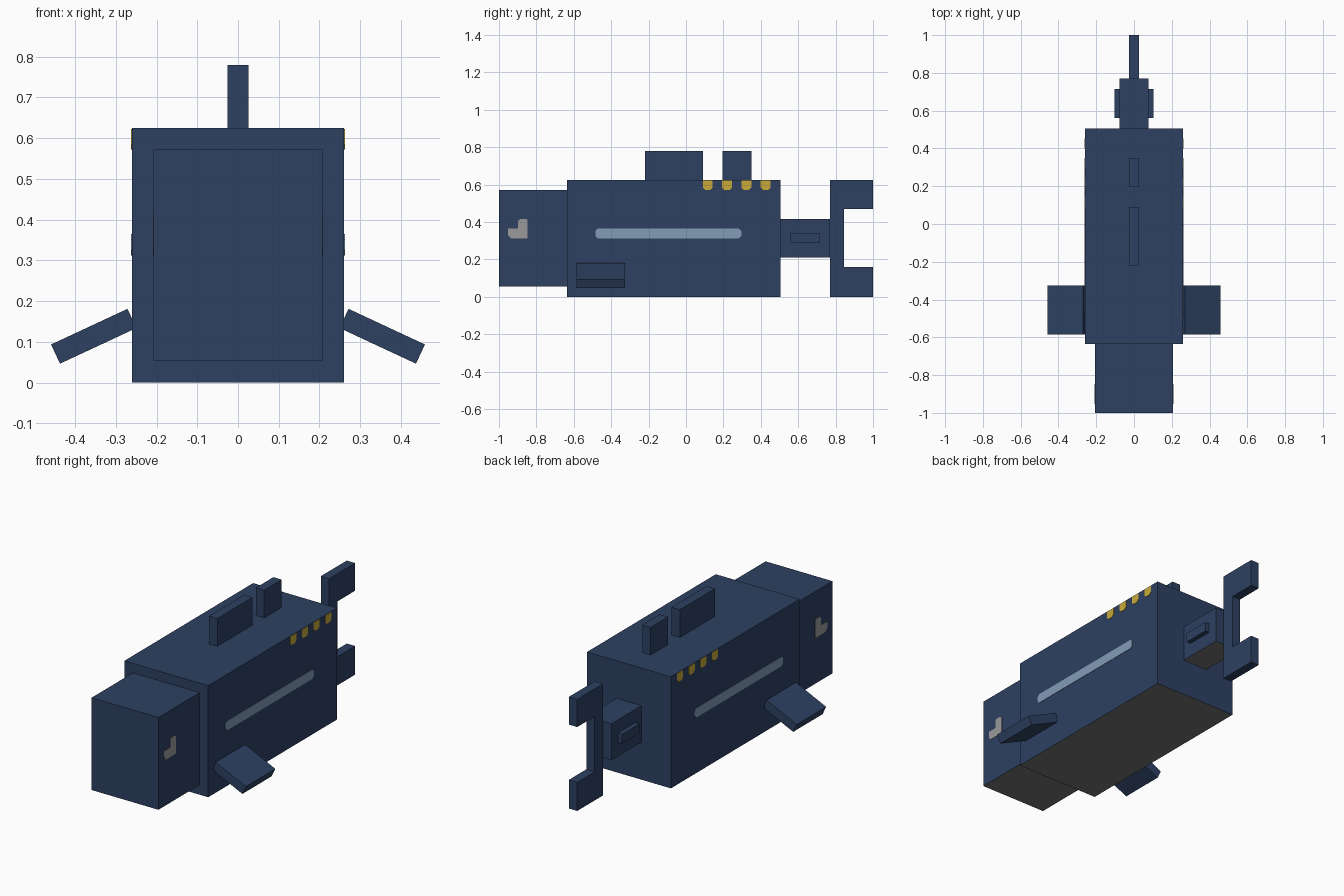
import bpy, bmesh
from math import radians
from mathutils import Matrix

cube = bpy.data.objects.get("Cube")
if cube:
    bpy.data.objects.remove(cube)


def material(name, rgb):
    lin = [((c / 255 + 0.055) / 1.055) ** 2.4 for c in rgb] + [1]
    m = bpy.data.materials.new(name)
    m.use_nodes = True
    m.diffuse_color = lin
    m.node_tree.nodes["Principled BSDF"].inputs["Base Color"].default_value = lin
    return m


NAVY = material("navy blue", (45, 65, 98))
BELLY = material("belly grey", (114, 114, 114))
STRIPE = material("pale blue", (130, 155, 182))
YELLOW = material("yellow", (200, 170, 58))
EYE = material("eye grey", (154, 154, 154))


def finish(name, bm, *mats):
    bmesh.ops.recalc_face_normals(bm, faces=bm.faces)
    mesh = bpy.data.meshes.new(name)
    bm.to_mesh(mesh)
    bm.free()
    for m in mats:
        mesh.materials.append(m)
    obj = bpy.data.objects.new(name, mesh)
    bpy.context.collection.objects.link(obj)
    return obj


def box(name, x, y, z, belly=False):
    """Box from x, y, z ranges, optionally with a grey underside."""
    bm = bmesh.new()
    bmesh.ops.create_cube(bm, size=1)
    for v in bm.verts:
        v.co = [r[0] + (c + 0.5) * (r[1] - r[0]) for c, r in zip(v.co, (x, y, z))]
    bm.normal_update()
    if belly:
        for f in bm.faces:
            f.material_index = int(f.normal.z < -0.5)
    return finish(name, bm, NAVY, BELLY) if belly else finish(name, bm, NAVY)


def prism(name, outline, x0, x1, mat):
    """Side outline of (y, z) points extruded along x."""
    bm = bmesh.new()
    face = bm.faces.new([bm.verts.new((x0, y, z)) for y, z in outline])
    new = bmesh.ops.extrude_face_region(bm, geom=[face])["geom"]
    bmesh.ops.translate(bm, vec=(x1 - x0, 0, 0),
                        verts=[g for g in new if isinstance(g, bmesh.types.BMVert)])
    return finish(name, bm, mat)


def chamfered(y0, y1, z0, z1, c, top=True):
    """Rectangle outline with clipped corners."""
    pts = [(y0, z0 + c), (y0 + c, z0), (y1 - c, z0), (y1, z0 + c)]
    return pts + ([(y1, z1 - c), (y1 - c, z1), (y0 + c, z1), (y0, z1 - c)]
                  if top else [(y1, z1), (y0, z1)])


# Body, head and tail stem
BODY, HEAD = 0.26, 0.207
box("body", (-BODY, BODY), (-0.635, 0.505), (0, 0.625), True)
box("head", (-HEAD, HEAD), (-1, -0.635), (0.055, 0.572), True)
box("tail_stem", (-0.078, 0.078), (0.505, 0.77), (0.21, 0.415), True)

# Fins along the middle
FIN = 0.026
box("front_dorsal_fin", (-FIN, FIN), (-0.22, 0.09), (0.625, 0.78))
box("rear_dorsal_fin", (-FIN, FIN), (0.195, 0.35), (0.625, 0.78))
prism("tail_fin", [(0.77, 0), (1, 0), (1, 0.16), (0.845, 0.16),
                   (0.845, 0.47), (1, 0.47), (1, 0.625), (0.77, 0.625)], -FIN, FIN, NAVY)

# Paired parts
for side, s in (("left", 1), ("right", -1)):
    box(side + "_stem_keel", sorted((s * 0.078, s * 0.104)), (0.56, 0.715), (0.288, 0.341))

    fin = box(side + "_side_fin", (-0.1035, 0.1035), (-0.13, 0.13), (-0.026, 0.026))
    fin.data.transform(Matrix.Translation((s * 0.354, -0.455, 0.114))
                       @ Matrix.Rotation(radians(25 * s), 4, "Y"))

    skin = s * (BODY + 0.002)
    prism(side + "_stripe", chamfered(-0.485, 0.297, 0.312, 0.365, 0.014),
          s * BODY, skin, STRIPE)
    for i in range(4):
        y = 0.09 + i * 0.103
        prism(f"{side}_spot_{i + 1}", chamfered(y, y + 0.053, 0.572, 0.623, 0.012, False),
              s * BODY, skin, YELLOW)
    prism(side + "_eye", [(-0.952, 0.33), (-0.936, 0.312), (-0.847, 0.312), (-0.847, 0.408),
                          (-0.856, 0.417), (-0.886, 0.417), (-0.898, 0.405),
                          (-0.898, 0.365), (-0.952, 0.365)],
          s * HEAD, s * (HEAD + 0.002), EYE)
